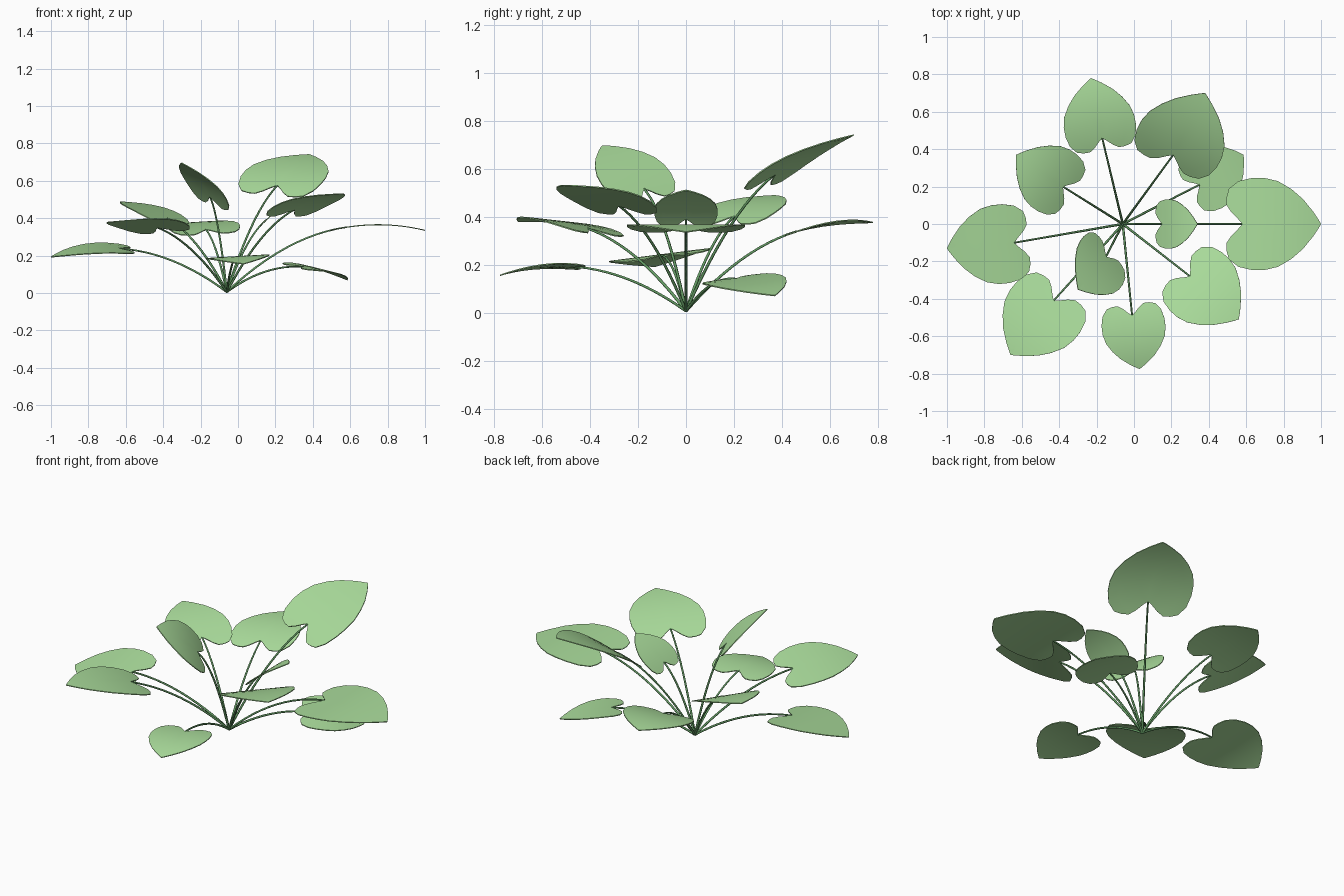
import bpy, bmesh
from mathutils import Vector

if "Cube" in bpy.data.objects:
    bpy.data.objects.remove(bpy.data.objects["Cube"])


def material(name, rgb):
    m = bpy.data.materials.new(name)
    m.diffuse_color = (*rgb, 1)
    m.use_nodes = True
    m.node_tree.nodes["Principled BSDF"].inputs["Base Color"].default_value = m.diffuse_color
    return m


LEAF = material("leaf green", (0.41, 0.73, 0.335))
STEM = material("stem green", (0.13, 0.34, 0.13))
BASE = Vector((-0.06, 0, 0.006))

# Half outline of a heart-shaped blade: (along, across), notch to tip
OUTLINE = [(0, 0), (-.06, .07), (-.14, .15), (-.2, .24), (-.2, .34), (-.17, .45),
           (-.05, .545), (.12, .585), (.28, .585), (.45, .545), (.62, .445),
           (.77, .315), (.9, .155), (.97, .05), (1, 0)]

# Each leaf: notch point, tip point, sideways slope (rise towards its left)
LEAVES = {
    "right": ((.58, 0, .352), (1.0, 0, .335), 0),
    "back_right": ((.21, .37, .575), (.38, .70, .74), .1),
    "low_right": ((.35, .21, .14), (.585, .37, .07), .14),
    "back": ((-.17, .46, .338), (-.23, .78, .375), -.06),
    "back_left": ((-.38, .20, .40), (-.63, .37, .487), 0),
    "left": ((-.64, -.10, .238), (-1.0, -.13, .192), -.13),
    "front_left": ((-.43, -.41, .35), (-.66, -.70, .38), .07),
    "upright_small": ((-.15, -.175, .515), (-.30, -.35, .695), -.4),
    "front": ((-.01, -.49, .193), (.03, -.775, .155), .06),
    "front_right": ((.30, -.28, .445), (.56, -.51, .53), 0),
    "right_small": ((.15, 0, .39), (.34, 0, .51), 0),
}


def finish(ob, mat, angle):
    ob.data.materials.clear()
    ob.data.materials.append(mat)
    bpy.ops.object.select_all(action='DESELECT')
    ob.select_set(True)
    bpy.context.view_layer.objects.active = ob
    if ob.type == 'CURVE':
        bpy.ops.object.convert(target='MESH')
    for mod in list(ob.modifiers):
        bpy.ops.object.modifier_apply(modifier=mod.name)
    bpy.ops.object.shade_smooth_by_angle(angle=angle)


# Blade: strips from the midrib to the outline, arched lengthwise
def make_leaf(name, notch, tip, roll):
    notch, axis = Vector(notch), Vector(tip) - Vector(notch)
    length, d = axis.length, axis.normalized()
    flat = Vector((d.x, d.y, 0)).normalized()
    side = Vector((-flat.y, flat.x, roll))
    side = (side - d * side.dot(d)).normalized()
    up = d.cross(side)
    bm = bmesh.new()
    n, steps = len(OUTLINE) - 1, 4
    for sign in (1, -1):
        rows = []
        for i, (a, w) in enumerate(OUTLINE):
            rib = (i / n) ** 1.4
            row = []
            for j in range(steps + 1):
                t = j / steps
                u, v = rib + (a - rib) * t, w * t * sign
                arch = .2 * u * (1 - u)
                row.append(bm.verts.new(notch + (d * u + side * v + up * arch) * length))
            rows.append(row)
        for r, s in zip(rows, rows[1:]):
            for j in range(steps):
                quad = [r[j], s[j], s[j + 1], r[j + 1]]
                bm.faces.new(quad if sign > 0 else quad[::-1])
    bmesh.ops.remove_doubles(bm, verts=bm.verts, dist=1e-5)
    me = bpy.data.meshes.new(name)
    bm.to_mesh(me)
    bm.free()
    ob = bpy.data.objects.new(name, me)
    bpy.context.collection.objects.link(ob)
    mod = ob.modifiers.new("thickness", 'SOLIDIFY')
    mod.thickness, mod.offset = .005, 0
    finish(ob, LEAF, .7)


# Stalk: tapered arc from the crown, meeting the blade in line with it
def make_stem(name, notch, tip):
    notch, axis = Vector(notch), Vector(tip) - Vector(notch)
    slope = axis.z / axis.xy.length + .18
    mid = (BASE + notch) / 2
    mid.z = notch.z - slope * (notch - BASE).xy.length / 2
    cu = bpy.data.curves.new(name, 'CURVE')
    cu.dimensions = '3D'
    cu.bevel_depth, cu.bevel_resolution = .0065, 1
    cu.use_fill_caps = True
    cu.resolution_u = 12
    sp = cu.splines.new('BEZIER')
    sp.bezier_points.add(1)
    for p, co, r in zip(sp.bezier_points, (BASE, notch), (1.0, .75)):
        p.handle_left_type = p.handle_right_type = 'FREE'
        h = co + (mid - co) * 2 / 3
        p.co, p.radius = co, r
        p.handle_left = p.handle_right = h
    ob = bpy.data.objects.new(name, cu)
    bpy.context.collection.objects.link(ob)
    finish(ob, STEM, 1.2)


for key, (notch, tip, roll) in LEAVES.items():
    make_leaf(key + "_leaf", notch, tip, roll)
    make_stem(key + "_stem", notch, tip)
